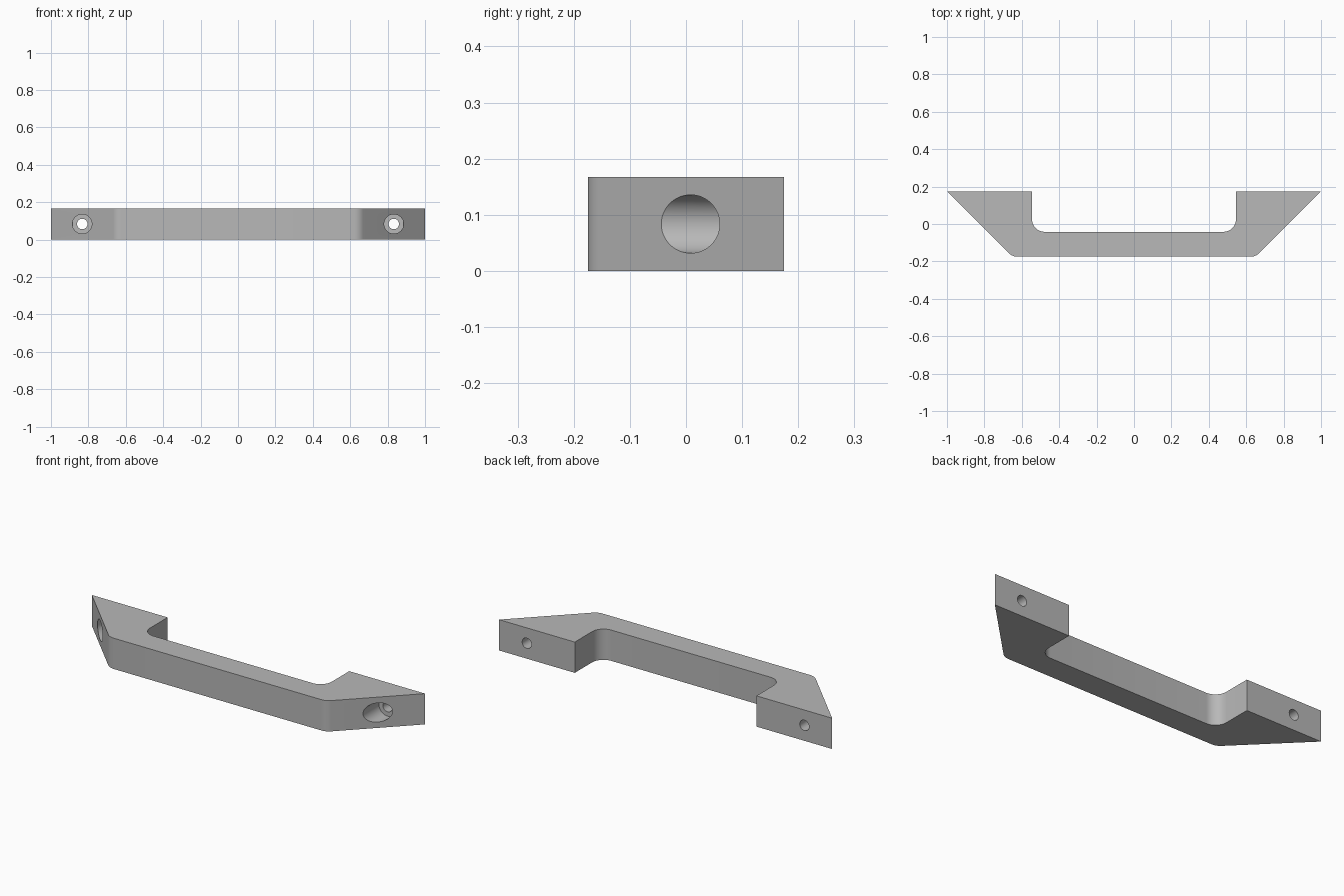
import bpy
import bmesh
import math
from mathutils import Vector

HEIGHT = 0.167
HOLE_X = 0.833
FILLET = 0.067

cube = bpy.data.objects.get("Cube")
if cube:
    bpy.data.objects.remove(cube, do_unlink=True)

grey = bpy.data.materials.new("plain grey")
grey.use_nodes = True
colour = (0.48, 0.48, 0.48, 1)
grey.diffuse_color = colour
grey.node_tree.nodes["Principled BSDF"].inputs["Base Color"].default_value = colour


def rounded(prev, corner, nxt, radius, steps=10):
    """Points of an arc that rounds off one profile corner."""
    a, c, b = Vector(prev), Vector(corner), Vector(nxt)
    u, v = (a - c).normalized(), (b - c).normalized()
    half = u.angle(v) / 2
    centre = c + (u + v).normalized() * radius / math.sin(half)
    start = c + u * radius / math.tan(half) - centre
    end = c + v * radius / math.tan(half) - centre
    sweep = math.pi - 2 * half
    return [centre + (start * math.sin(sweep * (1 - i / steps))
                      + end * math.sin(sweep * i / steps)) / math.sin(sweep)
            for i in range(steps + 1)]


def cylinder(name, x, radius, y0, y1):
    """Cutter lying along y."""
    bpy.ops.mesh.primitive_cylinder_add(
        vertices=48, radius=radius, depth=y1 - y0,
        location=(x, (y0 + y1) / 2, HEIGHT / 2), rotation=(math.pi / 2, 0, 0))
    obj = bpy.context.object
    obj.name = name
    obj.hide_render = True
    return obj


# Handle outline: right half from the grip to the foot, then mirrored
grip_out, bend_out, tip = (0, -0.175), (0.65, -0.175), (1, 0.175)
foot_in, bend_in, grip_in = (0.545, 0.175), (0.545, -0.042), (0, -0.042)
half = (rounded(grip_out, bend_out, tip, FILLET)
        + [Vector(tip), Vector(foot_in)]
        + rounded(foot_in, bend_in, grip_in, FILLET))
outline = half + [Vector((-p.x, p.y)) for p in reversed(half)]

# Handle body
bm = bmesh.new()
base = bm.faces.new([bm.verts.new((p.x, p.y, 0)) for p in outline])
top = bmesh.ops.extrude_face_region(bm, geom=[base])
bmesh.ops.translate(bm, vec=(0, 0, HEIGHT),
                    verts=[g for g in top["geom"] if isinstance(g, bmesh.types.BMVert)])
bmesh.ops.recalc_face_normals(bm, faces=bm.faces)
mesh = bpy.data.meshes.new("pull_handle")
bm.to_mesh(mesh)
bm.free()
mesh.materials.append(grey)
handle = bpy.data.objects.new("pull_handle", mesh)
bpy.context.collection.objects.link(handle)

# Screw holes with wide counterbores on the sloping ends
cutters = []
for side in (-1, 1):
    cutters.append(cylinder("counterbore_cutter", side * HOLE_X, 0.052, -0.3, 0.092))
    cutters.append(cylinder("screw_hole_cutter", side * HOLE_X, 0.028, 0.05, 0.3))

bpy.ops.object.select_all(action="DESELECT")
handle.select_set(True)
bpy.context.view_layer.objects.active = handle
for cutter in cutters:
    mod = handle.modifiers.new("drill", "BOOLEAN")
    mod.operation = "DIFFERENCE"
    mod.solver = "EXACT"
    mod.object = cutter
    bpy.ops.object.modifier_apply(modifier=mod.name)
    bpy.data.objects.remove(cutter, do_unlink=True)

bpy.ops.object.shade_smooth_by_angle(angle=math.radians(30))
